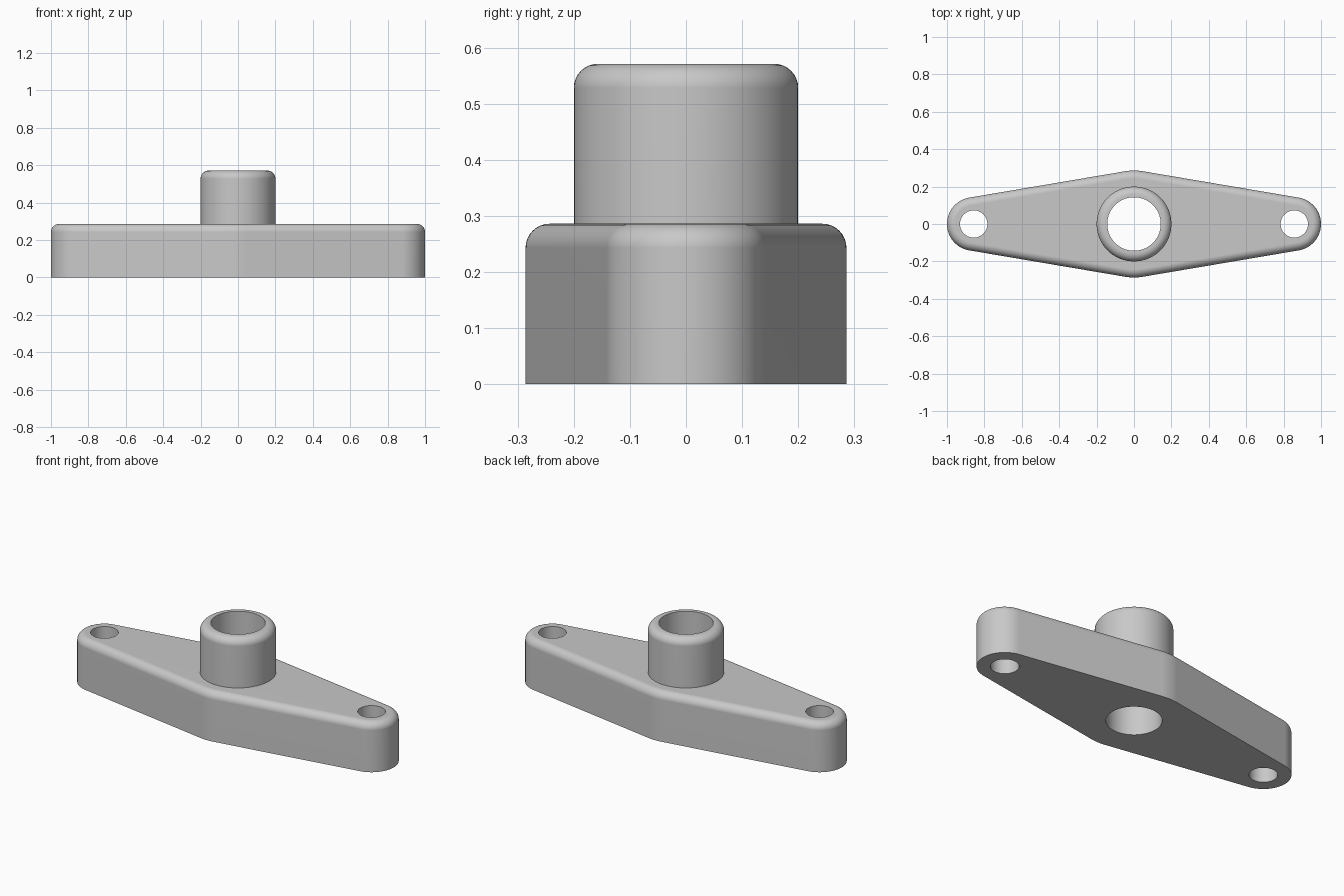
import bpy
import bmesh
from math import asin, cos, sin, pi, radians

cube = bpy.data.objects.get("Cube")
if cube:
    bpy.data.objects.remove(cube, do_unlink=True)

HOLE_X = 0.857      # bolt hole offset from the centre
END_R = 0.143       # rounded ends of the plate
MID_R = 0.286       # rounded middle of the plate
PLATE_H = 0.286
BOSS_R = 0.2
BORE_R = 0.143
BOLT_R = 0.073
TOP = 0.571
FILLET = 0.043
STEPS = 8
SEGMENTS = 96

grey = bpy.data.materials.new("plain grey")
grey.use_nodes = True
colour = (0.58, 0.58, 0.58, 1)
grey.diffuse_color = colour
grey.node_tree.nodes["Principled BSDF"].inputs["Base Color"].default_value = colour


def make_object(name, bm):
    bmesh.ops.recalc_face_normals(bm, faces=bm.faces[:])
    mesh = bpy.data.meshes.new(name)
    bm.to_mesh(mesh)
    bm.free()
    mesh.materials.append(grey)
    obj = bpy.data.objects.new(name, mesh)
    bpy.context.collection.objects.link(obj)
    return obj


def loft(name, rings, caps):
    bm = bmesh.new()
    loops = [[bm.verts.new(p) for p in ring] for ring in rings]
    for a, b in zip(loops, loops[1:]):
        for i in range(len(a)):
            j = (i + 1) % len(a)
            bm.faces.new((a[i], a[j], b[j], b[i]))
    if caps:
        bm.faces.new(loops[0])
        bm.faces.new(loops[-1])
    return make_object(name, bm)


def circle(r, z, x=0):
    return [(x + r * cos(2 * pi * i / SEGMENTS), r * sin(2 * pi * i / SEGMENTS), z)
            for i in range(SEGMENTS)]


def plate_outline(inset, z):
    # Tangent outline around the middle circle and both end circles
    tilt = asin((MID_R - END_R) / HOLE_X)
    up = pi / 2 - tilt
    arcs = [(HOLE_X, END_R, -up, up, 28), (0, MID_R, up, pi - up, 6),
            (-HOLE_X, END_R, pi - up, pi + up, 28), (0, MID_R, pi + up, 2 * pi - up, 6)]
    points = []
    for x, r, start, end, n in arcs:
        for i in range(n + 1):
            a = start + (end - start) * i / n
            points.append((x + (r - inset) * cos(a), (r - inset) * sin(a), z))
    return points


def fillet(top):
    # Inset and height pairs of a quarter round
    for i in range(STEPS + 1):
        a = pi / 2 * i / STEPS
        yield FILLET * (1 - cos(a)), top - FILLET * (1 - sin(a))


def smooth(obj):
    bpy.ops.object.select_all(action='DESELECT')
    obj.select_set(True)
    bpy.context.view_layer.objects.active = obj
    bpy.ops.object.shade_smooth_by_angle(angle=radians(35))
    weighted = obj.modifiers.new("even shading", 'WEIGHTED_NORMAL')
    weighted.keep_sharp = True


# Flange plate with a rounded upper edge
rings = [plate_outline(0, 0)] + [plate_outline(d, z) for d, z in fillet(PLATE_H)]
plate = loft("flange_plate", rings, True)

# Centre bore and two bolt holes
for x, r in ((0, BORE_R), (HOLE_X, BOLT_R), (-HOLE_X, BOLT_R)):
    cutter = loft("hole_cutter", [circle(r, -0.1, x), circle(r, 0.5, x)], True)
    cutter.hide_render = True
    bpy.context.view_layer.objects.active = plate
    cut = plate.modifiers.new("hole", 'BOOLEAN')
    cut.operation = 'DIFFERENCE'
    cut.solver = 'EXACT'
    cut.object = cutter
    bpy.ops.object.modifier_apply(modifier=cut.name)
    bpy.data.objects.remove(cutter, do_unlink=True)
smooth(plate)

# Hollow centre boss with a rounded rim
rings = [circle(BOSS_R, PLATE_H)]
rings += [circle(BOSS_R - d, z) for d, z in fillet(TOP)]
rings += [circle(BORE_R, TOP), circle(BORE_R, PLATE_H)]
boss = loft("centre_boss", rings, False)
# Keep the outward direction on the open-ended tube
outer = max(boss.data.polygons, key=lambda p: p.center.z * abs(p.normal.z))
if outer.normal.z < 0:
    boss.data.flip_normals()
smooth(boss)
